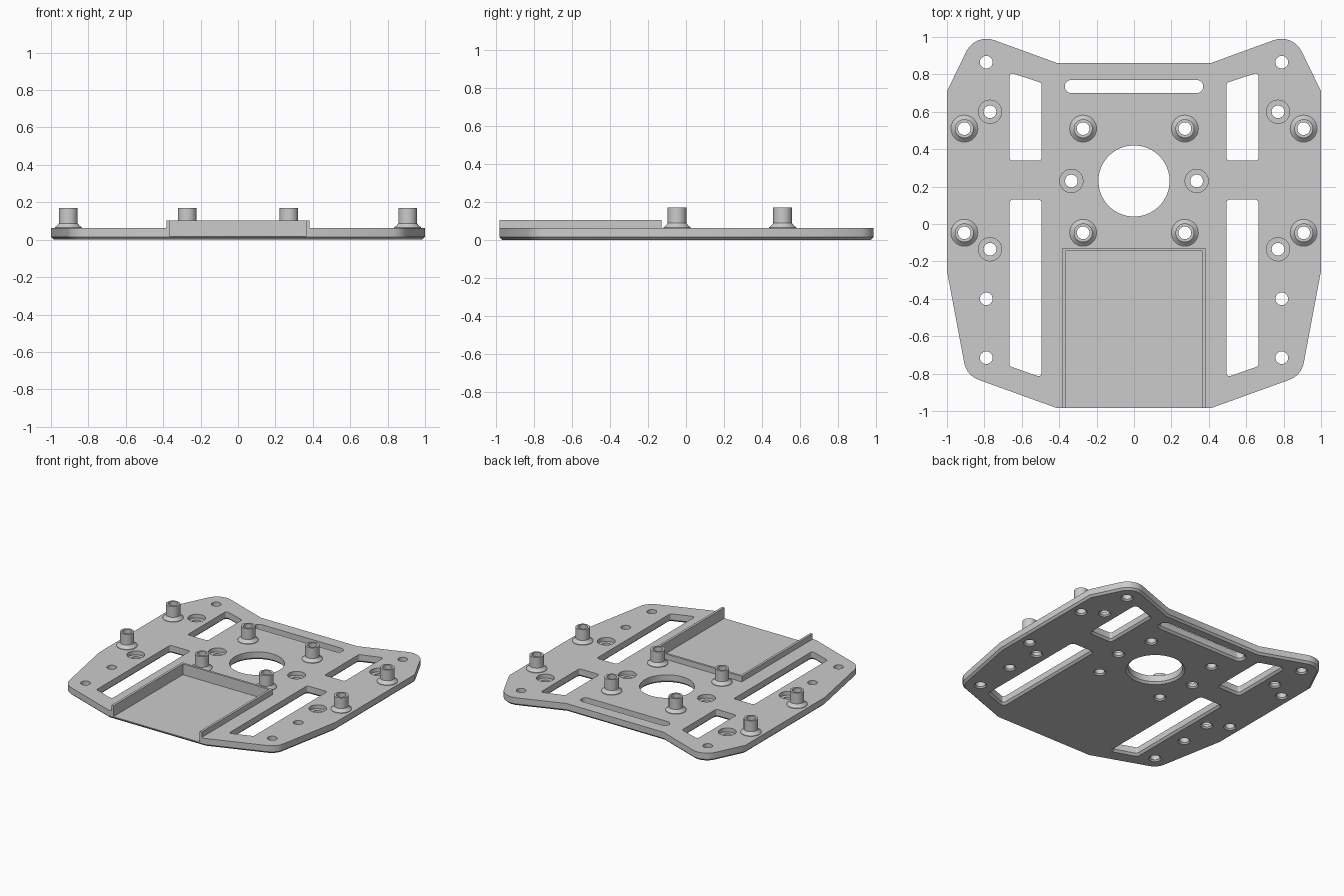
import bpy, bmesh, math
from mathutils import Vector

cube = bpy.data.objects.get("Cube")
if cube:
    bpy.data.objects.remove(cube, do_unlink=True)

TOP = 0.062      # top of the plate
HOLE = 0.034     # screw hole radius

grey = bpy.data.materials.new("light grey")
grey.use_nodes = True
grey.diffuse_color = (0.6, 0.6, 0.6, 1)
grey.node_tree.nodes["Principled BSDF"].inputs["Base Color"].default_value = (0.6, 0.6, 0.6, 1)


def make_object(name, bm):
    bmesh.ops.recalc_face_normals(bm, faces=bm.faces)
    mesh = bpy.data.meshes.new(name)
    bm.to_mesh(mesh)
    bm.free()
    mesh.materials.append(grey)
    obj = bpy.data.objects.new(name, mesh)
    bpy.context.collection.objects.link(obj)
    return obj


def smooth(obj):
    bpy.ops.object.select_all(action='DESELECT')
    obj.select_set(True)
    bpy.context.view_layer.objects.active = obj
    bpy.ops.object.shade_smooth_by_angle(angle=math.radians(30))


def fillet(corners, steps=8):
    """Round the corners (x, y, radius) of a counter-clockwise outline."""
    pts = []
    for i, (x, y, r) in enumerate(corners):
        p = Vector((x, y, 0))
        if not r:
            pts.append(p)
            continue
        u = (Vector((*corners[i - 1][:2], 0)) - p).normalized()
        v = (Vector((*corners[(i + 1) % len(corners)][:2], 0)) - p).normalized()
        half = u.angle(v) / 2
        centre = p + (u + v).normalized() * r / math.sin(half)
        reach = r / math.tan(half)
        start = (p + u * reach - centre).normalized()
        end = (p + v * reach - centre).normalized()
        pts += [centre + start.slerp(end, k / steps) * r for k in range(steps + 1)]
    return pts


def circle(x, y, r, n=32):
    return [Vector((x + r * math.cos(math.tau * k / n),
                    y + r * math.sin(math.tau * k / n), 0)) for k in range(n)]


def offset(pts, d):
    """Move a counter-clockwise outline outwards with mitred corners."""
    out = []
    for i, p in enumerate(pts):
        a = (p - pts[i - 1]).normalized()
        b = (pts[(i + 1) % len(pts)] - p).normalized()
        na, nb = Vector((a.y, -a.x, 0)), Vector((b.y, -b.x, 0))
        out.append(p + (na + nb) * d / (1 + na.dot(nb)))
    return out


def loft(bm, pts, levels):
    """Stack the outline at each (height, offset) and close it to a solid."""
    rings = [[bm.verts.new((p.x, p.y, z)) for p in offset(pts, d)] for z, d in levels]
    n = len(pts)
    for low, high in zip(rings, rings[1:]):
        for i in range(n):
            j = (i + 1) % n
            bm.faces.new((low[i], low[j], high[j], high[i]))
    bm.faces.new(rings[0][::-1])
    bm.faces.new(rings[-1])


def mirrored(corners):
    return [(-x, y, r) for x, y, r in reversed(corners)]


# Plate with a chamfered lower edge
half_outline = [(0.41, -0.985, 0), (0.895, -0.81, 0.12), (1, -0.25, 0),
                (1, 0.71, 0), (0.849, 1.02, 0.12), (0.41, 0.86, 0)]
bm = bmesh.new()
loft(bm, fillet(half_outline + mirrored(half_outline)),
     [(0, -0.015), (0.015, 0), (TOP, 0)])
plate = make_object("base_plate", bm)

# Cutters for all openings, flared at the underside
flare = [(-0.01, 0.025), (0.015, 0), (0.1, 0)]
small_flare = [(-0.01, 0.02), (0.01, 0)]
through = small_flare + [(0.1, 0)]
counterbore = small_flare + [(0.032, 0), (0.032, 0.028), (0.1, 0.028)]
bm = bmesh.new()
rear_slot = [(0.495, 0.34, 0.015), (0.665, 0.34, 0.015),
             (0.665, 0.81, 0.015), (0.495, 0.755, 0.015)]
front_slot = [(0.495, -0.82, 0.015), (0.665, -0.76, 0.015),
              (0.665, 0.13, 0.015), (0.495, 0.13, 0.015)]
for slot in (rear_slot, front_slot):
    loft(bm, fillet(slot, 4), flare)
    loft(bm, fillet(mirrored(slot), 4), flare)
strap = [(-0.37, 0.70), (0.37, 0.70), (0.37, 0.77), (-0.37, 0.77)]
loft(bm, fillet([(x, y, 0.0345) for x, y in strap]), flare)
loft(bm, circle(0, 0.23, 0.19, 64), flare)

posts = [(s * x, y) for s in (-1, 1) for x in (0.272, 0.907) for y in (-0.047, 0.51)]
for s in (-1, 1):
    for y in (0.865, -0.40, -0.715):
        loft(bm, circle(s * 0.79, y, HOLE), through)
    for x, y in ((0.77, 0.60), (0.335, 0.23), (0.77, -0.135)):
        loft(bm, circle(s * x, y, HOLE), counterbore)
for x, y in posts:
    loft(bm, circle(x, y, HOLE), through)
pocket = [(-0.365, -1.1, 0), (0.365, -1.1, 0), (0.365, -0.145, 0), (-0.365, -0.145, 0)]
loft(bm, fillet(pocket), [(0.021, 0), (0.1, 0)])
cutter = make_object("opening_cutter", bm)
cutter.hide_render = True

mod = plate.modifiers.new("openings", 'BOOLEAN')
mod.operation = 'DIFFERENCE'
mod.solver = 'EXACT'
mod.object = cutter
bpy.context.view_layer.objects.active = plate
bpy.ops.object.modifier_apply(modifier=mod.name)
bpy.data.objects.remove(cutter, do_unlink=True)
smooth(plate)

# Tray rim: one U-shaped wall open at the front
bm = bmesh.new()
rim = [(-0.383, -0.985), (-0.365, -0.985), (-0.365, -0.145), (0.365, -0.145),
       (0.365, -0.985), (0.383, -0.985), (0.383, -0.128), (-0.383, -0.128)]
loft(bm, [Vector((x, y, 0)) for x, y in rim], [(TOP, 0), (0.104, 0)])
make_object("tray_rim", bm)

# Hollow standoffs with a flared foot
profile = [(HOLE, TOP), (0.072, TOP), (0.072, 0.066), (0.06, 0.075),
           (0.05, 0.088), (0.05, 0.17), (HOLE, 0.17)]
for number, (x, y) in enumerate(posts, 1):
    bm = bmesh.new()
    rings = [[bm.verts.new((p.x, p.y, z)) for p in circle(x, y, r)] for r, z in profile]
    for a, b in zip(rings, rings[1:] + rings[:1]):
        for i in range(len(a)):
            j = (i + 1) % len(a)
            bm.faces.new((a[i], a[j], b[j], b[i]))
    smooth(make_object(f"standoff_{number}", bm))
